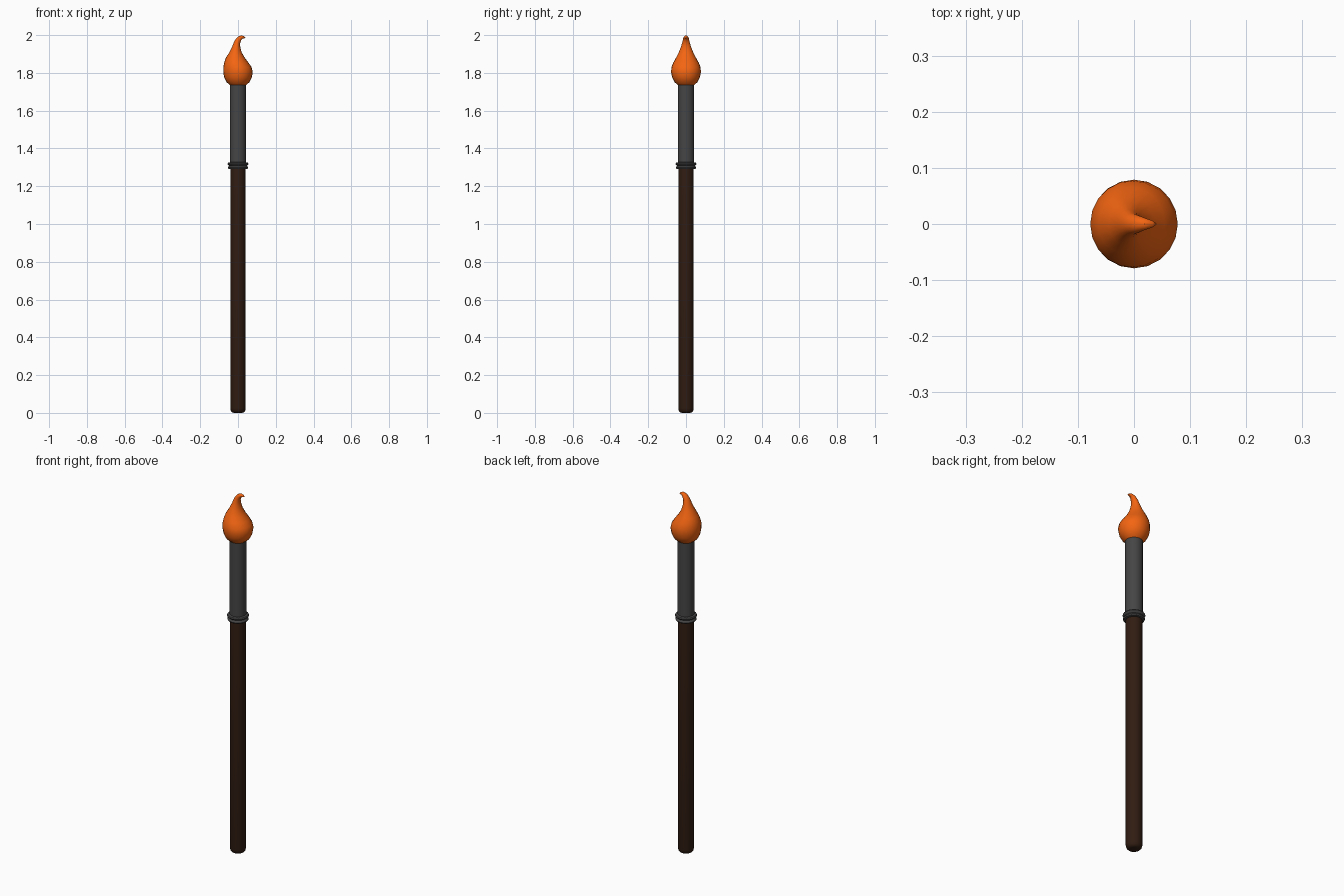
import bpy, bmesh
from math import sin, cos, pi, radians

if "Cube" in bpy.data.objects:
    bpy.data.objects.remove(bpy.data.objects["Cube"])

SIDES = 20


def material(name, rgb):
    mat = bpy.data.materials.new(name)
    mat.diffuse_color = (*rgb, 1)
    mat.use_nodes = True
    mat.node_tree.nodes["Principled BSDF"].inputs["Base Color"].default_value = mat.diffuse_color
    return mat


def loft(name, sections, mat, tip=None):
    """Skin elliptical sections (x, z, rx, ry, tilt in degrees), closing both ends."""
    bm = bmesh.new()
    rings = []
    for cx, z, rx, ry, tilt in sections:
        t = radians(tilt)
        ring = []
        for i in range(SIDES):
            a = 2 * pi * i / SIDES
            ring.append(bm.verts.new((cx + rx * cos(a) * cos(t), ry * sin(a),
                                      z - rx * cos(a) * sin(t))))
        rings.append(ring)
    for low, high in zip(rings, rings[1:]):
        for i in range(SIDES):
            j = (i + 1) % SIDES
            bm.faces.new((low[i], low[j], high[j], high[i]))
    bm.faces.new(rings[0][::-1])
    if tip:
        v = bm.verts.new(tip)
        for i in range(SIDES):
            bm.faces.new((rings[-1][i], rings[-1][(i + 1) % SIDES], v))
    else:
        bm.faces.new(rings[-1])
    bmesh.ops.recalc_face_normals(bm, faces=bm.faces)
    mesh = bpy.data.meshes.new(name)
    bm.to_mesh(mesh)
    bm.free()
    obj = bpy.data.objects.new(name, mesh)
    bpy.context.collection.objects.link(obj)
    mesh.materials.append(mat)
    bpy.ops.object.select_all(action='DESELECT')
    obj.select_set(True)
    bpy.context.view_layer.objects.active = obj
    bpy.ops.object.shade_smooth_by_angle(angle=radians(40))
    return obj


def lathe(name, profile, mat):
    return loft(name, [(0, z, r, r, 0) for r, z in profile], mat)


wood = material("dark_wood", (0.03, 0.012, 0.006))
metal = material("dark_metal", (0.06, 0.06, 0.06))
paint = material("orange_bristles", (0.9, 0.13, 0.006))

# Handle with a rounded foot
lathe("handle", [(0.022, 0), (0.031, 0.003), (0.038, 0.011), (0.041, 0.024),
                 (0.041, 1.30)], wood)

# Metal sleeve with two crimped ridges at its base
lathe("ferrule", [(0.042, 1.29), (0.051, 1.292), (0.054, 1.298), (0.051, 1.304),
                  (0.047, 1.308), (0.053, 1.313), (0.056, 1.318), (0.053, 1.324),
                  (0.043, 1.327), (0.043, 1.74)], metal)

# Bulbous bristle head sweeping into a hooked tip
loft("bristles", [
    (0, 1.735, 0.042, 0.042, 0),
    (0, 1.75, 0.060, 0.060, 0),
    (0, 1.775, 0.073, 0.073, 0),
    (0, 1.805, 0.078, 0.079, 0),
    (-0.003, 1.83, 0.075, 0.077, 0),
    (-0.009, 1.855, 0.064, 0.067, 0),
    (-0.014, 1.88, 0.050, 0.053, 0),
    (-0.013, 1.91, 0.032, 0.038, 0),
    (-0.009, 1.94, 0.021, 0.026, 5),
    (-0.003, 1.965, 0.016, 0.019, 22),
    (0.008, 1.982, 0.013, 0.015, 45),
    (0.021, 1.990, 0.009, 0.010, 75),
    (0.033, 1.988, 0.005, 0.006, 100),
], paint, tip=(0.041, 0, 1.984))
